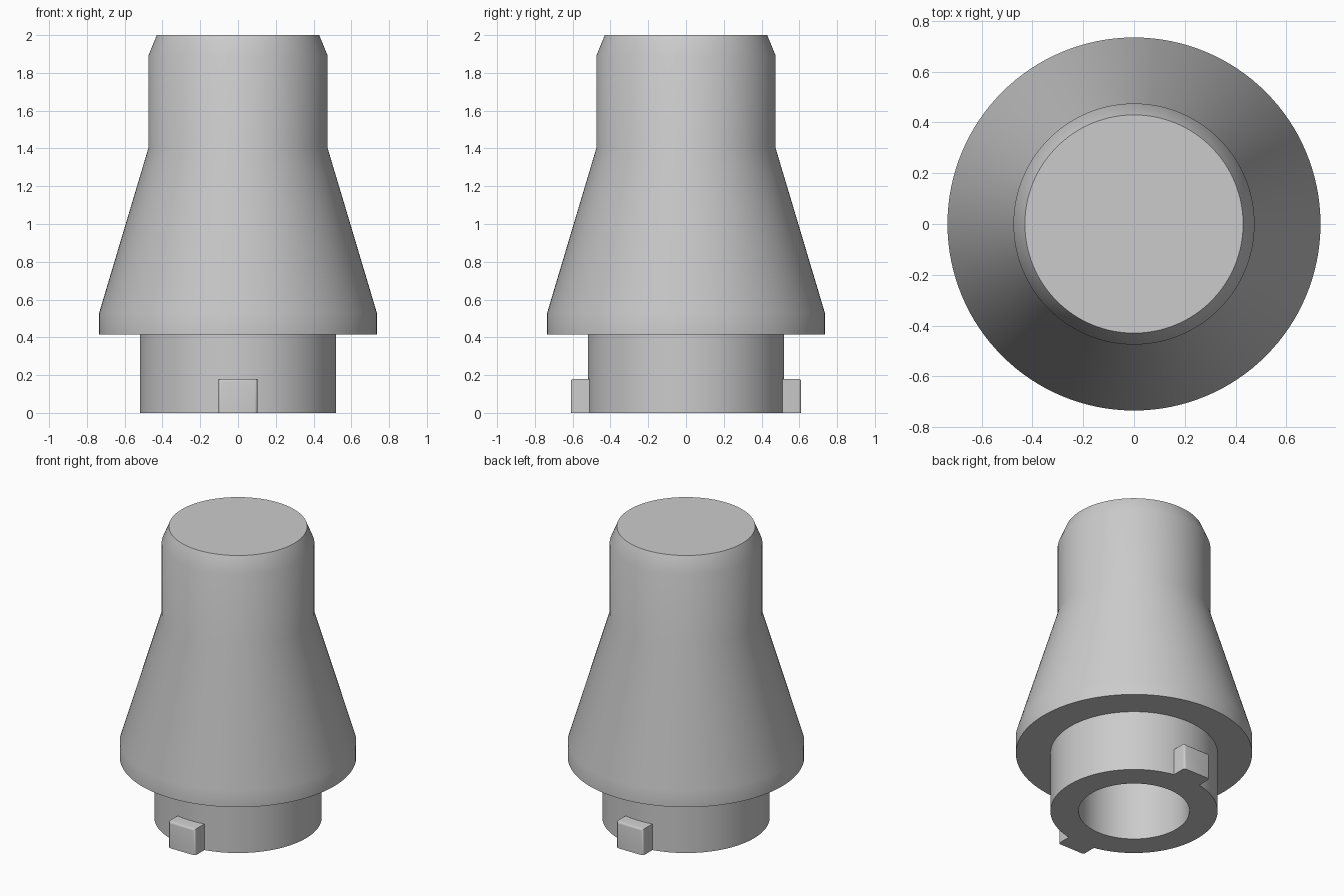
import bpy
import bmesh
import math
from mathutils import Matrix

cube = bpy.data.objects.get("Cube")
if cube:
    bpy.data.objects.remove(cube, do_unlink=True)

grey = bpy.data.materials.new("plain grey")
grey.use_nodes = True
colour = (0.6, 0.6, 0.6, 1)
grey.diffuse_color = colour
grey.node_tree.nodes["Principled BSDF"].inputs["Base Color"].default_value = colour


def finish(bm, name, angle=30):
    """Turn a bmesh into a shaded, coloured object."""
    bmesh.ops.recalc_face_normals(bm, faces=bm.faces)
    mesh = bpy.data.meshes.new(name)
    bm.to_mesh(mesh)
    bm.free()
    mesh.materials.append(grey)
    obj = bpy.data.objects.new(name, mesh)
    bpy.context.collection.objects.link(obj)
    bpy.ops.object.select_all(action="DESELECT")
    obj.select_set(True)
    bpy.context.view_layer.objects.active = obj
    bpy.ops.object.shade_smooth_by_angle(angle=math.radians(angle))
    return obj


def lathe(name, profile, steps=128):
    """Spin a radius/height profile around the z axis."""
    bm = bmesh.new()
    verts = [bm.verts.new((r, 0, z)) for r, z in profile]
    edges = [bm.edges.new(pair) for pair in zip(verts, verts[1:])]
    bmesh.ops.spin(bm, geom=verts + edges, axis=(0, 0, 1), cent=(0, 0, 0),
                   angle=math.tau, steps=steps)
    bmesh.ops.remove_doubles(bm, verts=bm.verts, dist=0.0001)
    return finish(bm, name)


# Closed tapered body with its hollow socket, from the top round to the bore floor
lathe("tapered_body", [
    (0, 2), (0.43, 2), (0.475, 1.89), (0.475, 1.4), (0.735, 0.53),
    (0.735, 0.415), (0.52, 0.415), (0.52, 0), (0.345, 0), (0.345, 1.8), (0, 1.8),
])


def locking_lug(name, side):
    """Small block on the socket with rounded outer edges."""
    width, inner, outer, height = 0.205, 0.45, 0.61, 0.18
    bm = bmesh.new()
    bmesh.ops.create_cube(bm, size=1, matrix=Matrix.Translation(
        (0, side * (inner + outer) / 2, height / 2))
        @ Matrix.Diagonal((width, outer - inner, height, 1)))
    rounded = [e for e in bm.edges
               if all(abs(v.co.y) > outer - 0.01 for v in e.verts)
               and any(v.co.z > 0.01 for v in e.verts)]
    bmesh.ops.bevel(bm, geom=rounded, offset=0.015, segments=3,
                    profile=0.5, affect="EDGES")
    return finish(bm, name, 40)


locking_lug("front_lug", -1)
locking_lug("back_lug", 1)
